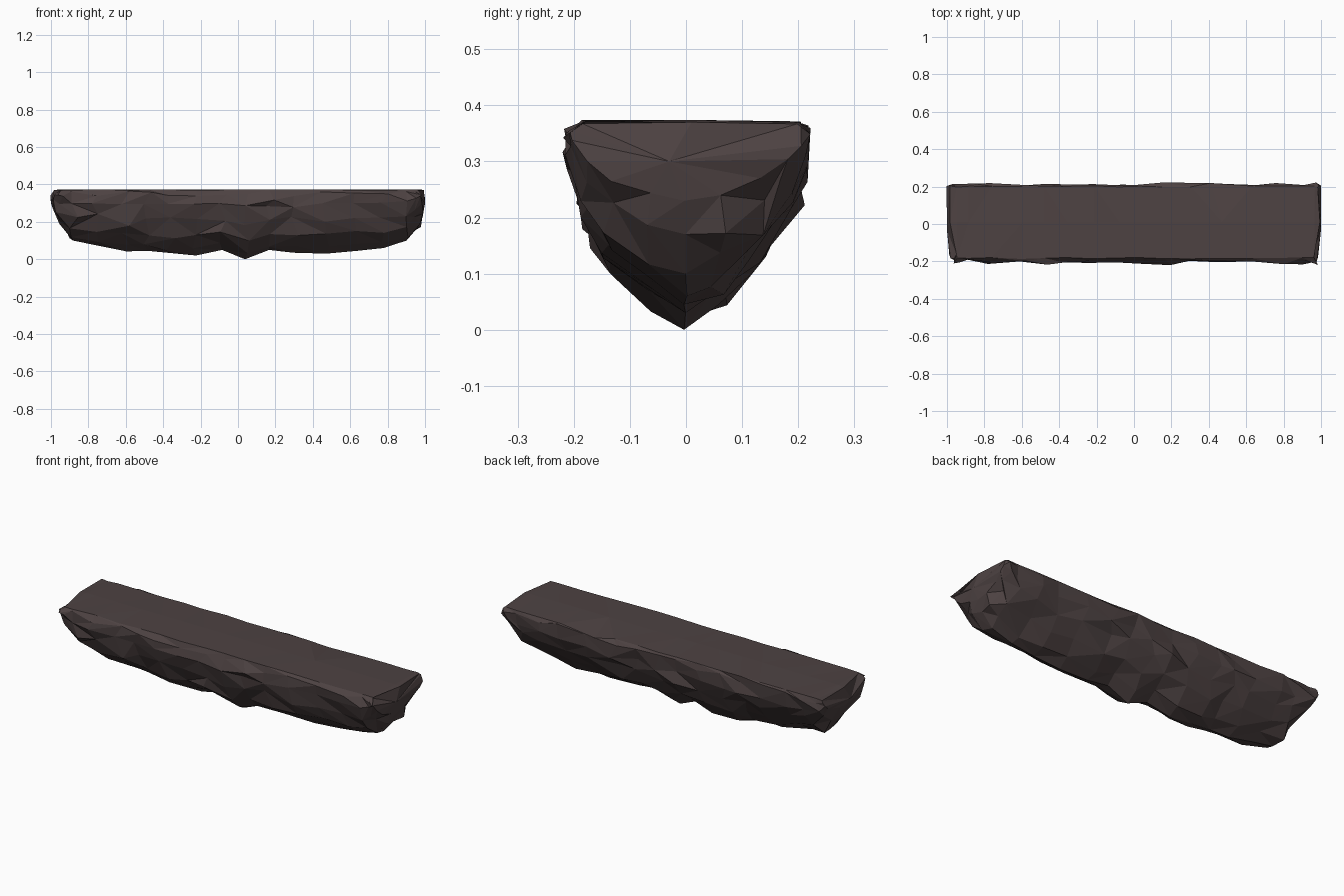
import bpy, bmesh, random
from mathutils import Vector

if "Cube" in bpy.data.objects:
    bpy.data.objects.remove(bpy.data.objects["Cube"])

random.seed(11)

# Keel outline along the length: (x, lowest z)
keel = [(-.99, .27), (-.95, .19), (-.88, .10), (-.76, .075), (-.60, .042), (-.48, .045),
        (-.36, .033), (-.22, .02), (-.08, .05), (.035, .0), (.17, .05), (.30, .035), (.47, .03),
        (.63, .045), (.78, .06), (.90, .10), (.965, .17), (.988, .23)]

# Cross-section, front rim round underneath to back rim: (y, depth fraction)
section = [(-.183, -.02), (-.204, .05), (-.203, .22), (-.178, .46), (-.135, .72), (-.065, .91),
           (0, 1), (.06, .92), (.13, .71), (.178, .48), (.203, .27), (.206, .06), (.200, -.01)]
RIM = .366

bm = bmesh.new()
rings = []
last = len(keel) - 1
for i, (x, low) in enumerate(keel):
    ring = []
    for j, (y, t) in enumerate(section):
        rim = j in (0, len(section) - 1)
        end = i in (0, last)
        side = 1 if x > 0 else -1
        a = .004 if rim or j == 6 or end else .016
        px = x + random.uniform(-1, 1) * (0 if end else a * 1.6)
        py = y + random.uniform(-1, 1) * a
        pz = RIM - (RIM - low) * t + (0 if j == 6 else random.uniform(-1, 1) * (a if not rim else .002))
        if end:
            # end faces bulge at mid height and are chamfered at the front corner
            px += side * (.012 * (.1 < t < .6) - .006 * rim)
            if j < 4:
                px -= side * (.04 if side > 0 else .035) * (1 - j / 5)
                py += .02 * (side < 0)
        ring.append(bm.verts.new((px, py, pz)))
    # crown of the nearly flat top
    crown = bm.verts.new((ring[-1].co.x + (.012 if i == last else 0), .01, .374 if 0 < i < last else .370))
    ring.append(crown)
    rings.append(ring)

# Skin between sections, split into alternating triangles
n = len(rings[0])
for i in range(last):
    for j in range(n):
        a, b = rings[i][j], rings[i][(j + 1) % n]
        c, d = rings[i + 1][(j + 1) % n], rings[i + 1][j]
        if random.random() < .5:
            bm.faces.new((a, b, c))
            bm.faces.new((a, c, d))
        else:
            bm.faces.new((a, b, d))
            bm.faces.new((b, c, d))

# Faceted ends
for ring, px in ((rings[0], -1.0), (rings[-1], 1.0)):
    tip = bm.verts.new((px, -.03, .30))
    for j in range(n):
        bm.faces.new((ring[j], ring[(j + 1) % n], tip))

# Small outcrops: pull the nearest skin vertex to each spot
for spot in ((-.78, -.218, .30), (.20, -.222, .31), (-.10, -.175, .145), (-.58, -.185, .17),
             (-.07, .22, .225), (.40, .222, .35), (-.85, -.20, .22)):
    target = Vector(spot)
    v = min(bm.verts, key=lambda q: (q.co - target).length)
    v.co = v.co.lerp(target, .85)

bmesh.ops.recalc_face_normals(bm, faces=bm.faces)
mesh = bpy.data.meshes.new("rock_ledge")
bm.to_mesh(mesh)
bm.free()
rock = bpy.data.objects.new("rock_ledge", mesh)
bpy.context.collection.objects.link(rock)

# Dark brown stone
stone = bpy.data.materials.new("stone")
stone.diffuse_color = (.075, .055, .055, 1)
stone.use_nodes = True
stone.node_tree.nodes["Principled BSDF"].inputs["Base Color"].default_value = stone.diffuse_color
mesh.materials.append(stone)
